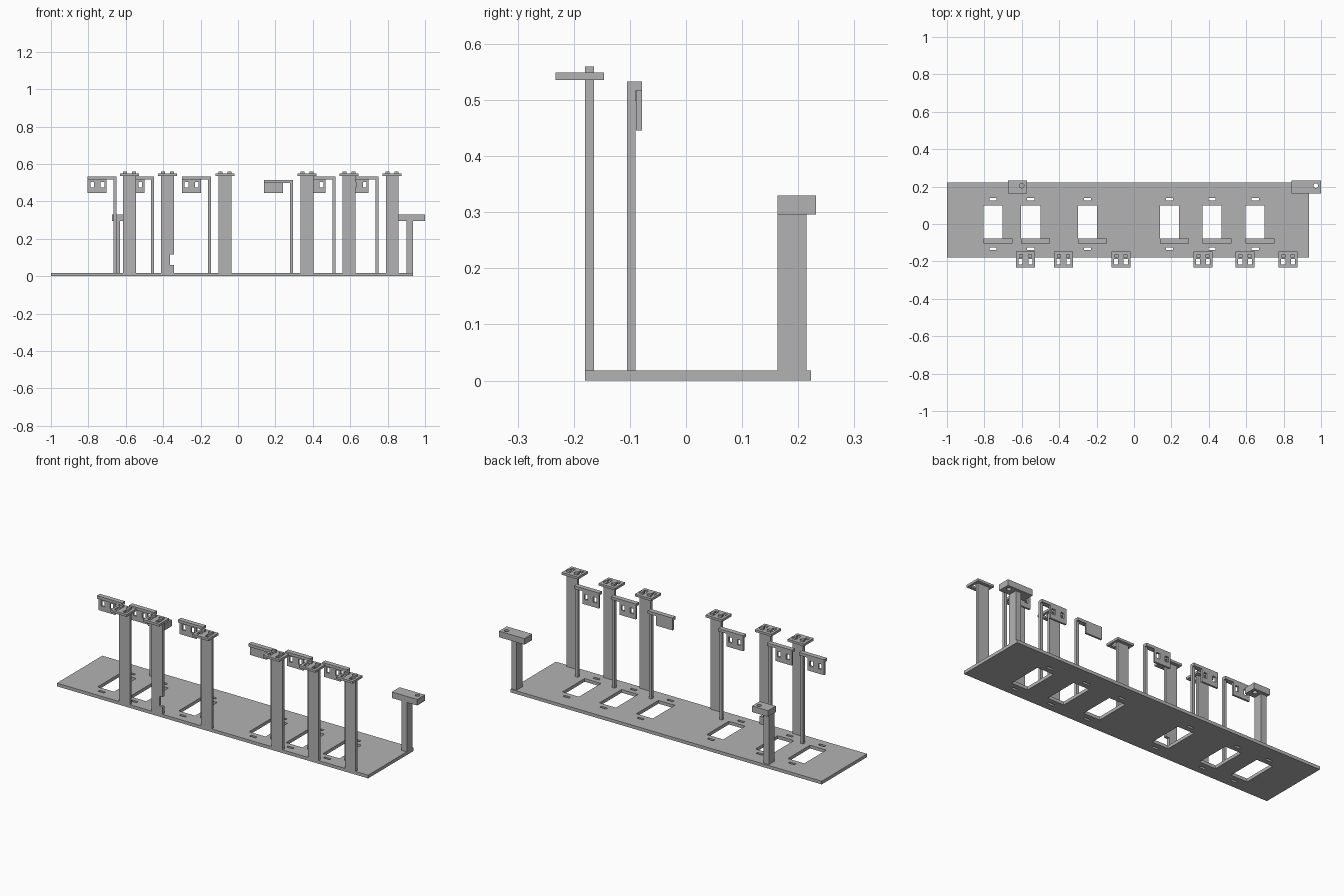
import bpy
import math

cube = bpy.data.objects.get("Cube")
if cube:
    bpy.data.objects.remove(cube, do_unlink=True)

grey = bpy.data.materials.new("light grey")
grey.use_nodes = True
COLOR = (0.45, 0.45, 0.45, 1)
grey.diffuse_color = COLOR
grey.node_tree.nodes["Principled BSDF"].inputs["Base Color"].default_value = COLOR


def rect(x0, x1, y0, y1):
    return [(x0, y0), (x1, y0), (x1, y1), (x0, y1)]


def disc(x, y, r, n=24):
    return [(x + r * math.cos(math.tau * i / n), y + r * math.sin(math.tau * i / n))
            for i in range(n)]


def sheet(name, loops, lo, hi, upright=False):
    """Extrude an outline with holes from lo to hi, along z or (upright) along y."""
    curve = bpy.data.curves.new(name, 'CURVE')
    curve.dimensions = '2D'
    curve.fill_mode = 'BOTH'
    curve.extrude = (hi - lo) / 2
    for loop in loops:
        spline = curve.splines.new('POLY')
        spline.points.add(len(loop) - 1)
        for point, (u, v) in zip(spline.points, loop):
            point.co = (u, v, 0, 1)
        spline.use_cyclic_u = True
    temp = bpy.data.objects.new(name + "_outline", curve)
    bpy.context.collection.objects.link(temp)
    graph = bpy.context.evaluated_depsgraph_get()
    mesh = bpy.data.meshes.new_from_object(temp.evaluated_get(graph))
    bpy.data.objects.remove(temp, do_unlink=True)
    mesh.materials.clear()
    mesh.materials.append(grey)
    mesh.shade_flat()
    obj = bpy.data.objects.new(name, mesh)
    bpy.context.collection.objects.link(obj)
    mid = (lo + hi) / 2
    obj.location = (0, mid, 0) if upright else (0, 0, mid)
    if upright:
        obj.rotation_euler.x = math.pi / 2
    return obj


BASE = 0.018
windows = [-0.804, -0.603, -0.30, 0.138, 0.367, 0.597]
posts = [-0.58, -0.377, -0.07, 0.369, 0.594, 0.824]

# Base plate with windows and slots
loops = [rect(-1, 0.935, -0.18, 0.223)]
for x in windows:
    loops.append(rect(x, x + 0.102, -0.098, 0.098))
    c = x + 0.051
    for y in (-0.133, 0.133):
        loops.append(rect(c - 0.019, c + 0.019, y - 0.007, y + 0.007))
sheet("base_plate", loops, 0, BASE)

# Front posts with tabs through drilled caps
for i, x in enumerate(posts):
    left, right, top = x - 0.034, x + 0.034, 0.545
    outline = [(left, BASE), (right, BASE)]
    if i == 1:
        notch = right - 0.02
        outline += [(right, 0.06), (notch, 0.06), (notch, 0.115), (right, 0.115)]
    outline.append((right, top))
    for s in (0.024, -0.024):
        outline += [(x + s + 0.011, top), (x + s + 0.011, 0.56),
                    (x + s - 0.011, 0.56), (x + s - 0.011, top)]
    outline.append((left, top))
    sheet("front_post", [outline], -0.18, -0.164, True)
    holes = [rect(x + s - 0.011, x + s + 0.011, -0.217, -0.186) for s in (-0.026, 0.026)]
    sheet("post_cap", [rect(x - 0.051, x + 0.051, -0.233, -0.146)] + holes, 0.536, 0.549)

# Hanging brackets: thin pole, top bar and drilled tag
for i, x in enumerate(windows):
    top = 0.515 if i == 3 else 0.533
    end = x + 0.155
    sheet("bracket_pole", [rect(end - 0.016, end, BASE, top - 0.016)], -0.105, -0.09, True)
    sheet("bracket_bar", [rect(x, end, top - 0.016, top)], -0.105, -0.078, True)
    holes = [rect(x + c - 0.01, x + c + 0.01, 0.473, 0.503) for c in (0.025, 0.08)]
    sheet("bracket_tag", [rect(x, x + 0.102, 0.446, top - 0.016)] + holes,
          -0.089, -0.078, True)

# Rear posts with drilled head blocks
for post, head, hole in (((-0.665, -0.632), (-0.673, -0.573), -0.6),
                         ((0.902, 0.935), (0.842, 1.0), 0.972)):
    sheet("rear_post", [rect(*post, BASE, 0.296)], 0.163, 0.215, True)
    sheet("rear_head", [rect(*head, 0.163, 0.232), disc(hole, 0.205, 0.012)], 0.296, 0.33)
